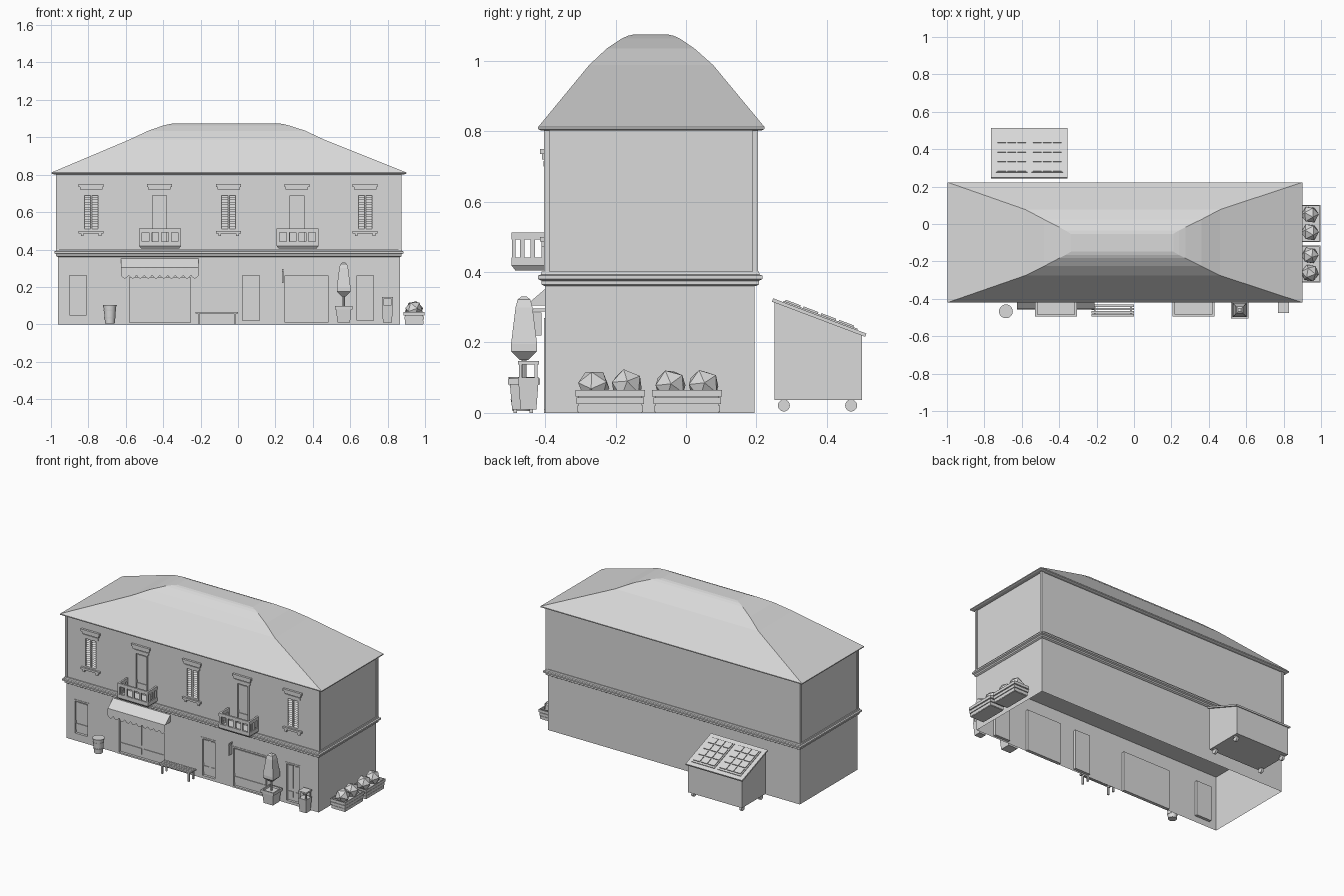
import bpy, bmesh, math, random
from mathutils import Vector, Matrix

random.seed(4)
if "Cube" in bpy.data.objects:
    bpy.data.objects.remove(bpy.data.objects["Cube"])

grey = bpy.data.materials.new("plain grey")
grey.use_nodes = True
TONE = (0.7, 0.7, 0.7, 1)
grey.diffuse_color = TONE
grey.node_tree.nodes["Principled BSDF"].inputs["Base Color"].default_value = TONE


def finish(name, bm, smooth=False):
    mesh = bpy.data.meshes.new(name)
    bm.to_mesh(mesh)
    bm.free()
    mesh.materials.append(grey)
    obj = bpy.data.objects.new(name, mesh)
    bpy.context.collection.objects.link(obj)
    if smooth:
        bpy.ops.object.select_all(action='DESELECT')
        obj.select_set(True)
        bpy.context.view_layer.objects.active = obj
        bpy.ops.object.shade_smooth_by_angle()
    return obj


def add_box(bm, x0, x1, y0, y1, z0, z1):
    centre = Vector((x0 + x1, y0 + y1, z0 + z1)) / 2
    scale = Matrix.Diagonal((x1 - x0, y1 - y0, z1 - z0, 1))
    bmesh.ops.create_cube(bm, size=1, matrix=Matrix.Translation(centre) @ scale)


def boxes(name, parts):
    bm = bmesh.new()
    for part in parts:
        add_box(bm, *part)
    return finish(name, bm)


def rings(name, levels, top=True, bottom=True):
    """Stack of rectangles (x0, x1, y0, y1, z) bridged from low to high."""
    bm = bmesh.new()
    loops = [[bm.verts.new(p) for p in
              ((a, c, z), (b, c, z), (b, d, z), (a, d, z))] for a, b, c, d, z in levels]
    for low, high in zip(loops, loops[1:]):
        for i in range(4):
            j = (i + 1) % 4
            bm.faces.new((low[i], low[j], high[j], high[i]))
    if bottom:
        bm.faces.new(loops[0][::-1])
    if top:
        bm.faces.new(loops[-1])
    return finish(name, bm)


def square_rings(name, x, y, profile):
    return rings(name, [(x - r, x + r, y - r, y + r, z) for r, z in profile])


def shell(name, x0, x1, y0, y1, z0, z1, holes):
    """Bottomless walls whose front has rectangular openings."""
    bm = bmesh.new()

    def quad(*pts):
        bm.faces.new([bm.verts.new(p) for p in pts])
    xs = sorted({x0, x1, *[v for h in holes for v in h[:2]]})
    zs = sorted({z0, z1, *[v for h in holes for v in h[2:]]})
    for a, b in zip(xs, xs[1:]):
        for c, d in zip(zs, zs[1:]):
            mx, mz = (a + b) / 2, (c + d) / 2
            if not any(h[0] < mx < h[1] and h[2] < mz < h[3] for h in holes):
                quad((a, y0, c), (b, y0, c), (b, y0, d), (a, y0, d))
    quad((x1, y0, z0), (x1, y1, z0), (x1, y1, z1), (x1, y0, z1))
    quad((x1, y1, z0), (x0, y1, z0), (x0, y1, z1), (x1, y1, z1))
    quad((x0, y1, z0), (x0, y0, z0), (x0, y0, z1), (x0, y1, z1))
    quad((x0, y0, z1), (x1, y0, z1), (x1, y1, z1), (x0, y1, z1))
    bmesh.ops.remove_doubles(bm, verts=bm.verts, dist=0.0001)
    return finish(name, bm)


FRONT = -0.4


def frame(name, x0, x1, z0, z1, w=0.01, y0=FRONT - 0.003, y1=FRONT + 0.018):
    boxes(name, [(x0, x0 + w, y0, y1, z0, z1), (x1 - w, x1, y0, y1, z0, z1),
                 (x0, x1, y0, y1, z1 - w, z1), (x0, x1, y0, y1, z0, z0 + w)])


def leaves(name, x0, x1, z0, z1, count):
    """Recessed door or window leaves with raised rails."""
    parts = [(x0, x1, FRONT + 0.013, FRONT + 0.018, z0, z1)]
    w = (x1 - x0) / count
    for i in range(count):
        a, b = x0 + i * w + 0.008, x0 + (i + 1) * w - 0.008
        parts += [(a, b, FRONT + 0.009, FRONT + 0.013, z0 + 0.09, z1 - 0.02),
                  (a, b, FRONT + 0.009, FRONT + 0.013, z0 + 0.03, z0 + 0.07)]
    boxes(name, parts)


# Walls and openings
ground = [("shop_window", -0.91, -0.80, 0.04, 0.27, 1), ("shop_entrance", -0.59, -0.245, 0, 0.26, 2),
          ("house_door", 0.015, 0.125, 0.01, 0.27, 2), ("garage_door", 0.24, 0.49, 0, 0.27, 1),
          ("side_door", 0.625, 0.735, 0.01, 0.27, 2)]
bays = [-0.785, -0.42, -0.05, 0.315, 0.68]
upper = [(x - 0.047, x + 0.047, 0.425 if i % 2 else 0.5, 0.7) for i, x in enumerate(bays)]
shell("ground_floor_walls", -0.962, 0.865, FRONT, 0.195, 0, 0.37, [g[1:5] for g in ground])
shell("upper_floor_walls", -0.965, 0.868, FRONT, 0.2, 0.4, 0.805, upper)
for name, x0, x1, z0, z1, n in ground:
    frame(name + "_frame", x0, x1, z0, z1)
    leaves(name, x0, x1, z0, z1, n)

# Cornice between floors and corner strips
rings("floor_cornice", [(-0.962 - r, 0.865 + r, FRONT - r, 0.197 + r, z) for r, z in
      ((0.002, 0.36), (0.01, 0.365), (0.01, 0.375), (0.02, 0.38), (0.02, 0.39), (0.012, 0.393), (0.01, 0.402))])
boxes("corner_strips", [(x - 0.008, x + 0.008, y - 0.008, y + 0.008, 0.4, 0.805)
                        for x in (-0.964, 0.867) for y in (FRONT + 0.004, 0.197)])

# Hipped roof, curving to a flat top
rings("roof", [(-0.985, 0.89, -0.412, 0.215, 0.802), (-0.997, 0.9, -0.42, 0.223, 0.806),
               (-0.997, 0.9, -0.42, 0.223, 0.812), (-0.58, 0.46, -0.275, 0.077, 0.988),
               (-0.48, 0.36, -0.225, 0.024, 1.035), (-0.40, 0.275, -0.183, -0.017, 1.063),
               (-0.365, 0.24, -0.165, -0.035, 1.071), (-0.337, 0.21, -0.148, -0.053, 1.075)])

# Upper windows with louvres, balcony doors, heads and sills
for i, x in enumerate(bays):
    x0, x1, z0, z1 = upper[i]
    frame("upper_frame", x0, x1, z0, z1)
    boxes("window_head", [(x - 0.067, x + 0.067, FRONT - 0.014, FRONT, 0.735, 0.75),
                          (x - 0.06, x + 0.06, FRONT - 0.009, FRONT, 0.72, 0.735),
                          (x - 0.055, x + 0.055, FRONT - 0.005, FRONT, 0.70, 0.715)])
    if i % 2:
        leaves("balcony_door", x0, x1, z0, z1, 1)
        continue
    boxes("window_sill", [(x - 0.067, x + 0.067, FRONT - 0.014, FRONT, 0.487, 0.5),
                          (x - 0.055, x - 0.04, FRONT - 0.01, FRONT, 0.472, 0.487),
                          (x + 0.04, x + 0.055, FRONT - 0.01, FRONT, 0.472, 0.487)])
    boxes("shutter_stile", [(x - 0.004, x + 0.004, FRONT - 0.002, FRONT + 0.018, z0, z1)])
    bm = bmesh.new()
    slats = 14
    step = (z1 - z0 - 0.02) / slats
    for k in range(slats):
        z = z0 + 0.01 + k * step
        bm.faces.new([bm.verts.new(p) for p in (
            (x0, FRONT, z), (x1, FRONT, z), (x1, FRONT + 0.015, z + step), (x0, FRONT + 0.015, z + step))])
    finish("shutter_louvres", bm)

# Balconies
for x in bays[1::2]:
    a, b, out = x - 0.108, x + 0.115, FRONT - 0.095
    rings("balcony_slab", [(a + 0.01, b - 0.01, out + 0.01, FRONT, 0.405), (a, b, out, FRONT, 0.418),
                           (a, b, out, FRONT, 0.432)])
    rails = []
    for z0, z1 in ((0.432, 0.442), (0.492, 0.513)):
        rails += [(a, b, out, out + 0.012, z0, z1), (a, a + 0.012, out, FRONT, z0, z1),
                  (b - 0.012, b, out, FRONT, z0, z1)]
    for k in range(5):
        px = a + 0.008 + k * (b - a - 0.016) / 4
        rails.append((px - 0.008, px + 0.008, out + 0.001, out + 0.011, 0.432, 0.5))
    for side in (a + 0.001, b - 0.011):
        for k in range(1, 4):
            py = out + 0.03 * k
            rails.append((side, side + 0.01, py - 0.006, py + 0.006, 0.432, 0.5))
    boxes("balcony_railing", rails)

# Awning with scalloped valance
bm = bmesh.new()
a, b, scallops, seg = -0.626, -0.21, 10, 6
cols = []
for k in range(scallops * seg + 1):
    px = a + (b - a) * k / (scallops * seg)
    drop = 0.262 - 0.017 * math.sin(math.pi * (k % seg) / seg)
    cols.append([bm.verts.new((px, y, z)) for y, z in ((FRONT, 0.352), (-0.455, 0.305), (-0.457, drop))])
for p, q in zip(cols, cols[1:]):
    for r in range(2):
        bm.faces.new((p[r + 1], q[r + 1], q[r], p[r]))
for px in (a, b):
    bm.faces.new([bm.verts.new((px, y, z)) for y, z in ((FRONT, 0.352), (-0.455, 0.305), (FRONT, 0.305))])
finish("awning", bm)

# Hanging sign
boxes("hanging_sign", [(0.235, 0.243, -0.437, -0.41, 0.22, 0.285), (0.236, 0.242, -0.435, FRONT, 0.288, 0.296)])


def cylinder(name, loc, r0, r1, depth, axis='Z', sides=20):
    bm = bmesh.new()
    turn = Matrix.Rotation(math.pi / 2, 4, 'Y') if axis == 'X' else Matrix()
    bmesh.ops.create_cone(bm, cap_ends=True, segments=sides, radius1=r0, radius2=r1, depth=depth,
                          matrix=Matrix.Translation(loc) @ turn)
    return finish(name, bm, True)


# Barrel
cylinder("barrel", (-0.685, -0.467, 0.053), 0.026, 0.034, 0.095)
for z, r in ((0.035, 0.031), (0.075, 0.034), (0.099, 0.037)):
    cylinder("barrel_hoop", (-0.685, -0.467, z), r - 0.001, r, 0.007)

# Bench with slatted seat
bench = [(-0.228, 0, y, y + 0.013, 0.057, 0.066) for y in (-0.495, -0.478, -0.461, -0.444)]
for x in (-0.215, -0.022):
    bench += [(x, x + 0.01, -0.49, -0.435, 0.047, 0.057)]
    bench += [(x, x + 0.01, y, y + 0.01, 0, 0.05) for y in (-0.49, -0.445)]
boxes("bench", bench)

# Potted tree
square_rings("tree_pot", 0.565, -0.46, [(0.034, 0.01), (0.04, 0.08), (0.046, 0.08), (0.046, 0.098), (0.038, 0.098), (0.036, 0.088)])
cylinder("tree_trunk", (0.565, -0.46, 0.13), 0.007, 0.007, 0.09, sides=8)
square_rings("tree_foliage", 0.565, -0.46, [(0.012, 0.15), (0.037, 0.175), (0.037, 0.195), (0.024, 0.30), (0.018, 0.322), (0.008, 0.33)])

# Litter bin
rings("litter_bin_body", [(0.775, 0.823, -0.47, -0.425, 0.01), (0.77, 0.828, -0.477, -0.418, 0.1)])
boxes("litter_bin_top", [(x, x + 0.008, y, y + 0.008, 0.1, 0.14) for x in (0.772, 0.818) for y in (-0.474, -0.43)]
      + [(0.77, 0.828, -0.477, -0.418, 0.137, 0.147)])

# Crates of rough produce
for c in (-0.215, 0.003):
    slats = []
    for k in range(3):
        g, z = 0.003 * k, 0.003 + 0.022 * k
        x0, x1, y0, y1 = 0.892 - g, 0.991 + g, c - 0.093 - g, c + 0.093 + g
        slats += [(x0, x0 + 0.006, y0, y1, z, z + 0.018), (x1 - 0.006, x1, y0, y1, z, z + 0.018),
                  (x0, x1, y0, y0 + 0.006, z, z + 0.018), (x0, x1, y1 - 0.006, y1, z, z + 0.018)]
    slats += [(0.894, 0.989, c - 0.09, c + 0.09, 0, 0.05)]
    boxes("crate", slats)
    for side in (-1, 1):
        bm = bmesh.new()
        spin = Matrix.Rotation(random.uniform(0, 3), 4, (1, side, 0.5))
        bmesh.ops.create_icosphere(bm, subdivisions=1, radius=0.048,
                                   matrix=Matrix.Translation((0.941, c + side * 0.047, 0.078)) @ spin)
        finish("produce", bm)

# Waste container with sloping lid
bm = bmesh.new()
add_box(bm, -0.755, -0.365, 0.252, 0.5, 0.037, 0.3)
for v in bm.verts:
    if v.co.z > 0.2:
        v.co.z = 0.316 if v.co.y < 0.3 else 0.222
finish("container_body", bm)
lid = [(-0.765, -0.355, -0.14, 0.143, -0.008, 0.002)]
for a in (-0.737, -0.547):
    lid += [(a, a + 0.168, -0.11, 0.115, 0.002, 0.006)]
    lid += [(a + 0.008 + 0.053 * i, a + 0.053 * (i + 1), -0.105 + 0.054 * j, -0.06 + 0.054 * j, 0.006, 0.011)
            for i in range(3) for j in range(4)]
lid_obj = boxes("container_lid", lid)
lid_obj.location = (0, 0.378, 0.274)
lid_obj.rotation_euler.x = -math.atan2(0.1, 0.265)
for x in (-0.735, -0.385):
    for y in (0.278, 0.469):
        cylinder("container_wheel", (x, y, 0.021), 0.017, 0.017, 0.015, 'X')
        boxes("wheel_bracket", [(x - 0.011, x + 0.011, y - 0.006, y + 0.006, 0.03, 0.04)])
